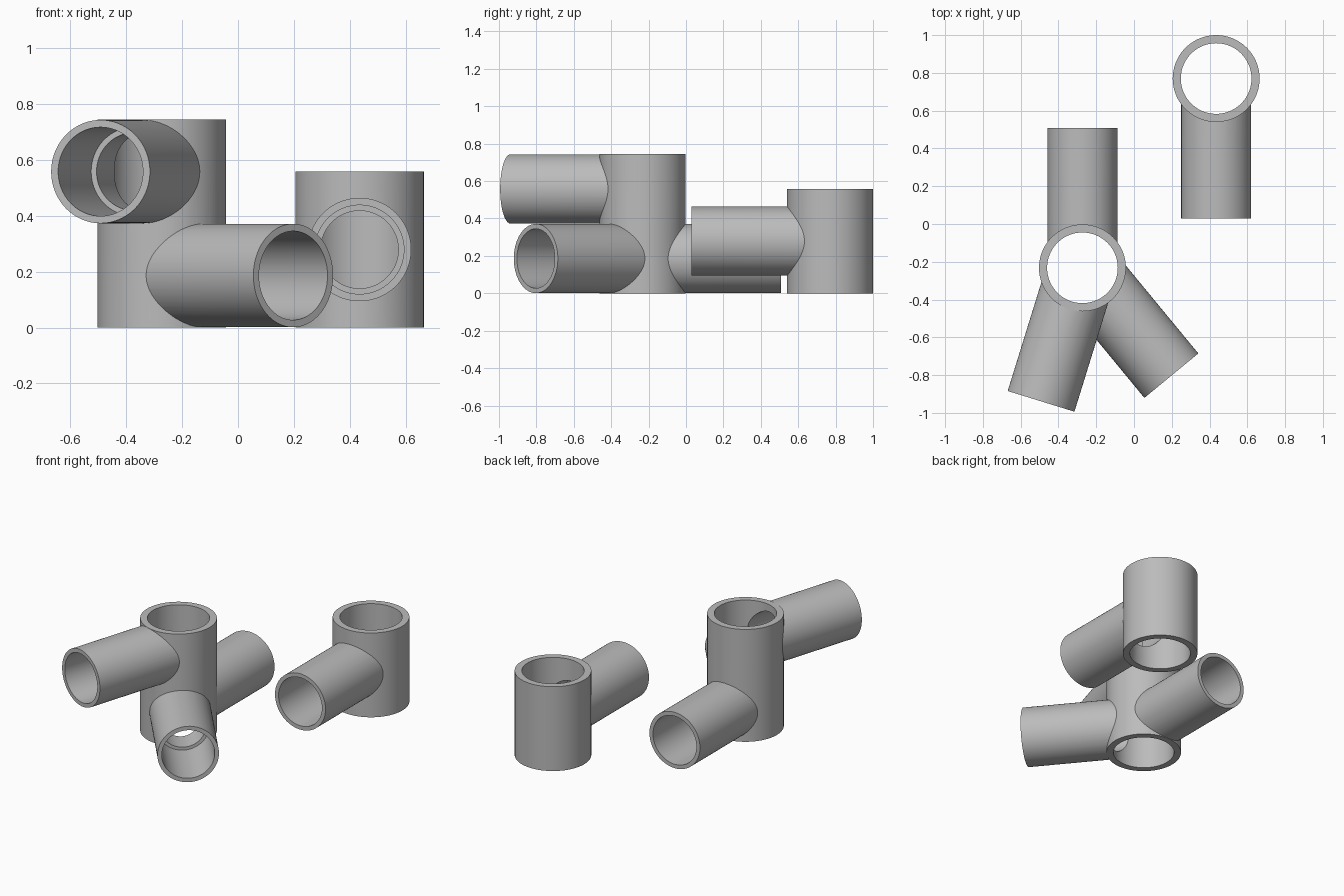
import bpy
from math import atan2, hypot
from mathutils import Matrix, Vector
import bmesh

cube = bpy.data.objects.get("Cube")
if cube:
    bpy.data.objects.remove(cube, do_unlink=True)

grey = bpy.data.materials.new("mid grey")
grey.use_nodes = True
colour = (0.5, 0.5, 0.5, 1)
grey.diffuse_color = colour
grey.node_tree.nodes["Principled BSDF"].inputs["Base Color"].default_value = colour

COLUMN_R, COLUMN_BORE = 0.23, 0.187
ARM_R, SOCKET_R, HOLE_R = 0.185, 0.159, 0.139
ARM_LENGTH, STOP = 0.74, 0.34    # stop = distance of the inner ledge from the axis
U = 0.186                        # height module


def cylinder(name, start, end, radius, sides=96):
    """Capped cylinder between two points."""
    start, end = Vector(start), Vector(end)
    axis = end - start
    place = Matrix.Translation((start + end) / 2) @ axis.to_track_quat("Z", "Y").to_matrix().to_4x4()
    bm = bmesh.new()
    bmesh.ops.create_cone(bm, cap_ends=True, segments=sides, radius1=radius,
                          radius2=radius, depth=axis.length, matrix=place)
    mesh = bpy.data.meshes.new(name)
    bm.to_mesh(mesh)
    bm.free()
    obj = bpy.data.objects.new(name, mesh)
    bpy.context.collection.objects.link(obj)
    return obj


def combine(target, other, operation):
    """Apply a boolean and remove the helper."""
    mod = target.modifiers.new("boolean", "BOOLEAN")
    mod.operation, mod.solver, mod.object = operation, "EXACT", other
    bpy.context.view_layer.objects.active = target
    bpy.ops.object.modifier_apply(modifier=mod.name)
    bpy.data.objects.remove(other, do_unlink=True)


def connector(name, x, y, height, arms):
    """Vertical tube with stepped side sockets; arms = (direction x, y, centre height)."""
    body = cylinder(name, (x, y, 0), (x, y, height), COLUMN_R)
    cuts = [((x, y, -0.1), (x, y, height + 0.1), COLUMN_BORE)]
    for dx, dy, z in arms:
        way = Vector((dx, dy, 0)).normalized()
        hub = Vector((x, y, z))
        combine(body, cylinder("arm", hub + way * 0.04, hub + way * ARM_LENGTH, ARM_R), "UNION")
        cuts.append((hub + way * STOP, hub + way * (ARM_LENGTH + 0.1), SOCKET_R))
        cuts.append((hub + way * 0.05, hub + way * (STOP + 0.05), HOLE_R))
    # bores go in after the outer shape is whole
    for start, end, radius in cuts:
        combine(body, cylinder("cutter", start, end, radius), "DIFFERENCE")
    body.data.materials.clear()
    body.data.materials.append(grey)
    for face in body.data.polygons:
        face.material_index = 0
    bpy.ops.object.select_all(action="DESELECT")
    body.select_set(True)
    bpy.context.view_layer.objects.active = body
    bpy.ops.object.shade_smooth_by_angle(angle=0.5)


# tall connector with three sockets
connector("three_way_pipe_connector", -0.273, -0.232, 4 * U,
          [(0, 1, U), (0.47, -0.57, U), (-0.22, -0.71, 3 * U)])
# short connector with one socket
connector("tee_pipe_connector", 0.435, 0.77, 3 * U, [(0, -1, 1.5 * U)])
